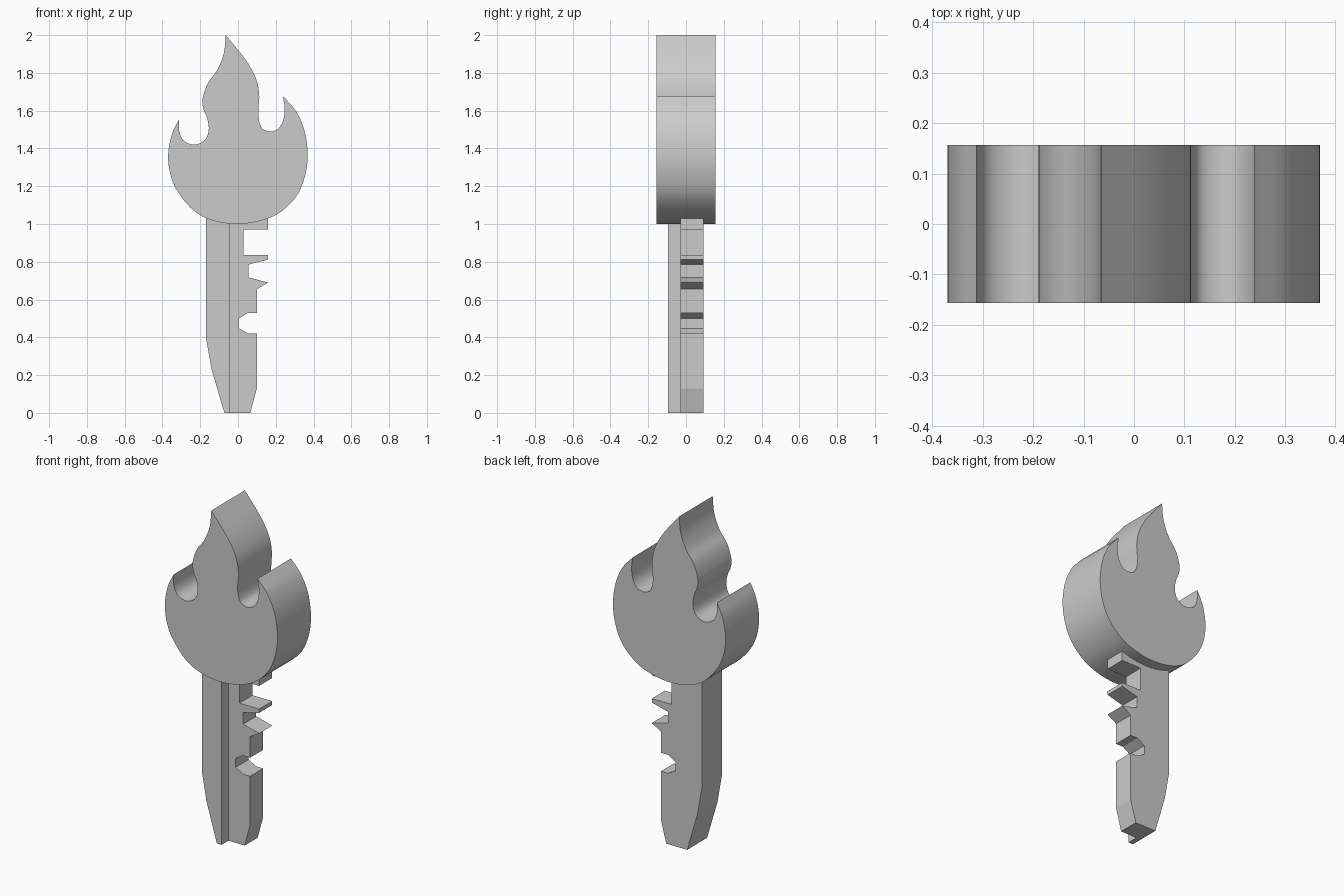
import bpy, bmesh
from mathutils import Vector

if "Cube" in bpy.data.objects:
    bpy.data.objects.remove(bpy.data.objects["Cube"])


def prism(bm, pts, y0, y1):
    """Extrude an x/z outline from y0 to y1."""
    face = bm.faces.new([bm.verts.new((x, y0, z)) for x, z in pts])
    ret = bmesh.ops.extrude_face_region(bm, geom=[face], use_keep_orig=True)
    verts = [g for g in ret["geom"] if isinstance(g, bmesh.types.BMVert)]
    bmesh.ops.translate(bm, verts=verts, vec=(0, y1 - y0, 0))
    bmesh.ops.recalc_face_normals(bm, faces=bm.faces[:])


def finish(bm, name):
    mesh = bpy.data.meshes.new(name)
    bm.to_mesh(mesh)
    bm.free()
    obj = bpy.data.objects.new(name, mesh)
    bpy.context.collection.objects.link(obj)
    return obj


def spline(pts, steps=6):
    """Smooth open curve through the points, leaving out the last one."""
    p = [Vector(q) for q in pts]
    p = [2 * p[0] - p[1]] + p + [2 * p[-1] - p[-2]]
    out = []
    for a, b, c, d in zip(p, p[1:], p[2:], p[3:]):
        for i in range(steps):
            t = i / steps
            out.append(0.5 * (2 * b + (c - a) * t + (2 * a - 5 * b + 4 * c - d) * t * t
                              + (3 * b - a - 3 * c + d) * t ** 3))
    return out


# Flame head: three smooth curves meeting at the sharp flame tips
left_side = [(-0.065, 2.0), (-0.075, 1.905), (-0.11, 1.815), (-0.16, 1.745),
             (-0.188, 1.66), (-0.182, 1.605), (-0.163, 1.56), (-0.155, 1.50),
             (-0.175, 1.445), (-0.23, 1.42), (-0.285, 1.44), (-0.31, 1.487),
             (-0.312, 1.555)]
bowl = [(-0.312, 1.555), (-0.35, 1.475), (-0.37, 1.36), (-0.353, 1.245),
        (-0.305, 1.15), (-0.22, 1.06), (-0.12, 1.015), (0, 1.0), (0.12, 1.017),
        (0.22, 1.06), (0.308, 1.145), (0.355, 1.255), (0.369, 1.375),
        (0.35, 1.5), (0.305, 1.60), (0.238, 1.677)]
right_side = [(0.238, 1.677), (0.247, 1.61), (0.238, 1.545), (0.21, 1.503),
              (0.17, 1.49), (0.128, 1.507), (0.109, 1.56), (0.109, 1.62),
              (0.112, 1.685), (0.095, 1.77), (0.04, 1.87), (-0.065, 2.0)]
bm = bmesh.new()
prism(bm, spline(left_side) + spline(bowl) + spline(right_side), -0.157, 0.157)
head = finish(bm, "flame_head")
bpy.context.view_layer.objects.active = head
head.select_set(True)
bpy.ops.object.shade_smooth_by_angle()

# Toothed blade
blade = [(-0.17, 1.04), (-0.17, 0.40), (-0.14, 0.23), (-0.072, 0), (0.065, 0),
         (0.10, 0.13), (0.10, 0.42), (0.055, 0.42), (0.005, 0.447), (0.005, 0.50),
         (0.053, 0.53), (0.10, 0.53), (0.10, 0.655), (0.16, 0.69), (0.055, 0.717),
         (0.055, 0.785), (0.16, 0.812), (0.16, 0.835), (0.03, 0.835), (0.03, 0.972),
         (0.16, 0.972), (0.16, 1.04)]
bm = bmesh.new()
prism(bm, blade, -0.03, 0.092)

# Raised step along the left half of the blade front
bmesh.ops.bisect_plane(bm, geom=bm.verts[:] + bm.edges[:] + bm.faces[:],
                       plane_co=(-0.042, 0, 0), plane_no=(1, 0, 0))
bm.normal_update()
step = [f for f in bm.faces if f.normal.y < -0.9 and max(v.co.x for v in f.verts) < -0.04]
ret = bmesh.ops.extrude_discrete_faces(bm, faces=step)
for f in ret["faces"]:
    bmesh.ops.translate(bm, verts=list(f.verts), vec=(0, -0.065, 0))
finish(bm, "key_blade")
